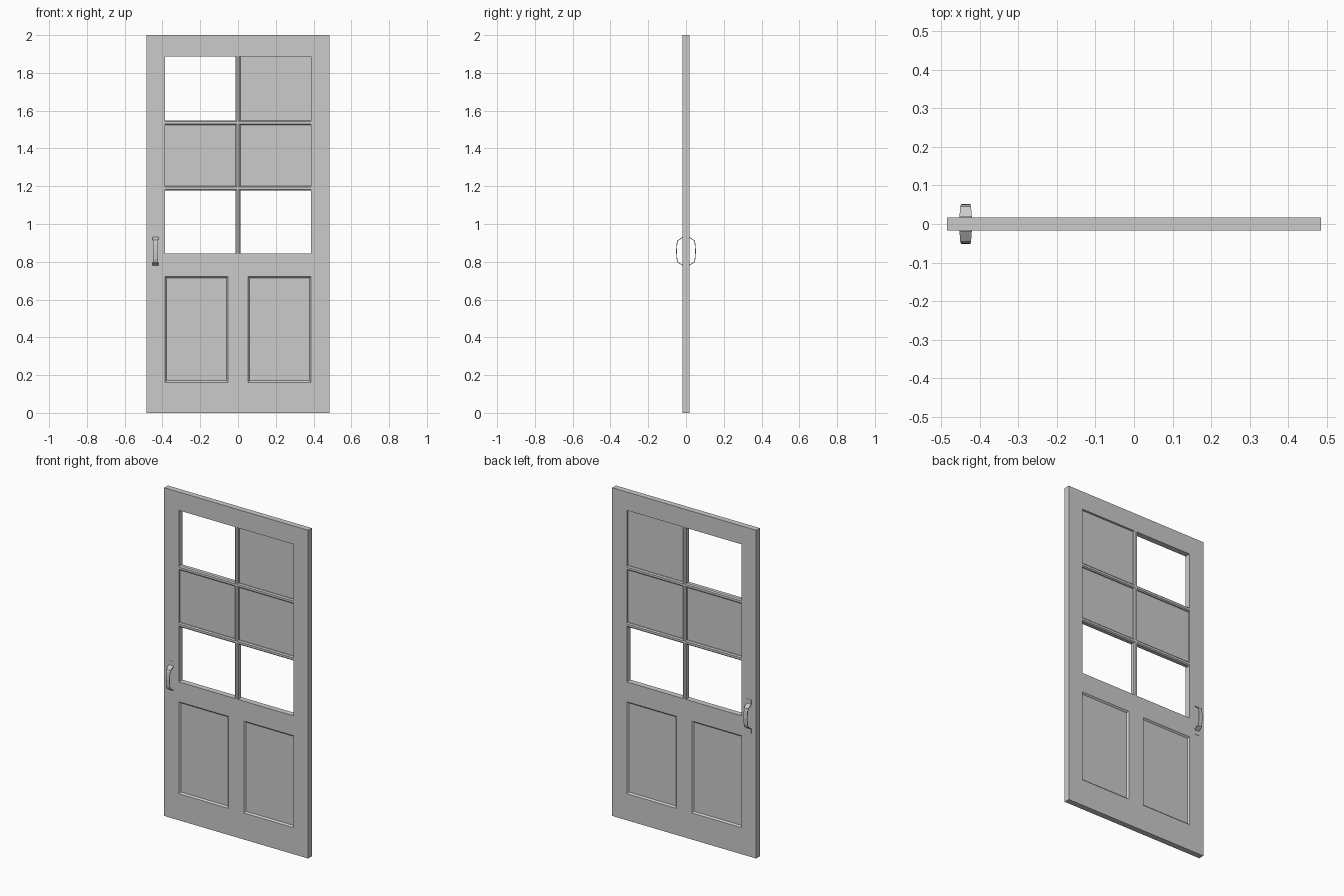
import bpy, bmesh

if "Cube" in bpy.data.objects:
    bpy.data.objects.remove(bpy.data.objects["Cube"])

T = 0.0175                      # half thickness of the door
X_IN, Z_LO, Z_HI = 0.387, 0.843, 1.888   # window opening


def finish(name, bm):
    bmesh.ops.recalc_face_normals(bm, faces=bm.faces[:])
    me = bpy.data.meshes.new(name)
    bm.to_mesh(me)
    bm.free()
    ob = bpy.data.objects.new(name, me)
    bpy.context.collection.objects.link(ob)
    return ob


def box(name, x0, x1, y0, y1, z0, z1, chamfer=0, axis=None):
    """Box, optionally chamfered along the edges parallel to one axis."""
    bm = bmesh.new()
    bmesh.ops.create_cube(bm, size=1)
    for v in bm.verts:
        v.co.x = (x0 + x1) / 2 + v.co.x * (x1 - x0)
        v.co.y = (y0 + y1) / 2 + v.co.y * (y1 - y0)
        v.co.z = (z0 + z1) / 2 + v.co.z * (z1 - z0)
    if chamfer:
        long = [e for e in bm.edges
                if abs((e.verts[0].co - e.verts[1].co)[axis]) > 1e-4]
        bmesh.ops.bevel(bm, geom=long, offset=chamfer, segments=1, affect='EDGES')
    return finish(name, bm)


# Door slab: a grid of cells with the window left open
xs = [-0.485, -X_IN, -0.052, 0.052, X_IN, 0.485]
zs = [0, 0.162, 0.722, Z_LO, Z_HI, 2]
bm = bmesh.new()
grid = [[bm.verts.new((x, -T, z)) for x in xs] for z in zs]
for r in range(5):
    for c in range(5):
        if not (r == 3 and 1 <= c <= 3):
            bm.faces.new((grid[r][c], grid[r][c + 1], grid[r + 1][c + 1], grid[r + 1][c]))
bmesh.ops.delete(bm, geom=[v for v in bm.verts if not v.link_faces], context='VERTS')
ext = bmesh.ops.extrude_face_region(bm, geom=bm.faces[:], use_keep_orig=True)
for g in ext["geom"]:
    if isinstance(g, bmesh.types.BMVert):
        g.co.y = T
bmesh.ops.recalc_face_normals(bm, faces=bm.faces[:])

# Lower panels sunk with a sloped border, both sides
panels = []
for f in bm.faces:
    m = f.calc_center_median()
    if abs(f.normal.y) > 0.9 and abs(abs(m.x) - 0.2195) < 0.01 and abs(m.z - 0.442) < 0.01:
        panels.append(f)
bmesh.ops.inset_individual(bm, faces=panels, thickness=0.012, depth=-0.009)
finish("door_frame", bm)

# Glazing bars
bars_z = [1.189, 1.536]
box("vertical_bar", -0.012, 0.012, -T, T, Z_LO, Z_HI, 0.006, 2)
for i, z in enumerate(bars_z):
    box(f"horizontal_bar_{i}", -X_IN, X_IN, -T + 0.0005, T - 0.0005,
        z - 0.0125, z + 0.0125, 0.006, 0)

# Filled panes: upper right and both middle ones
for name, x0, x1, z0, z1 in (("pane_upper_right", 0, X_IN, bars_z[1], Z_HI),
                             ("pane_middle_left", -X_IN, 0, *bars_z),
                             ("pane_middle_right", 0, X_IN, *bars_z)):
    box(name, x0, x1, -0.005, 0.005, z0, z1)

# Pull handle: bent strip (y, z, half width), mirrored to the back
path = [(-0.019, 0.957, 0.016), (-0.019, 0.931, 0.016), (-0.045, 0.914, 0.014),
        (-0.050, 0.895, 0.0125), (-0.0525, 0.855, 0.0125), (-0.050, 0.815, 0.0125),
        (-0.045, 0.797, 0.014), (-0.019, 0.780, 0.016), (-0.019, 0.753, 0.016)]
bm = bmesh.new()
rows = [[bm.verts.new((-0.437 + s * w, y, z)) for s in (-1, 1)] for y, z, w in path]
for a, b in zip(rows, rows[1:]):
    bm.faces.new((a[0], b[0], b[1], a[1]))
bm.normal_update()
if bm.faces[:][3].normal.y > 0:
    bmesh.ops.reverse_faces(bm, faces=bm.faces[:])
me = bpy.data.meshes.new("handle")
bm.to_mesh(me)
bm.free()
handle = bpy.data.objects.new("handle", me)
bpy.context.collection.objects.link(handle)
sol = handle.modifiers.new("thickness", 'SOLIDIFY')
sol.thickness = 0.004
sol.offset = -1
mir = handle.modifiers.new("both_sides", 'MIRROR')
mir.use_axis = (False, True, False)
